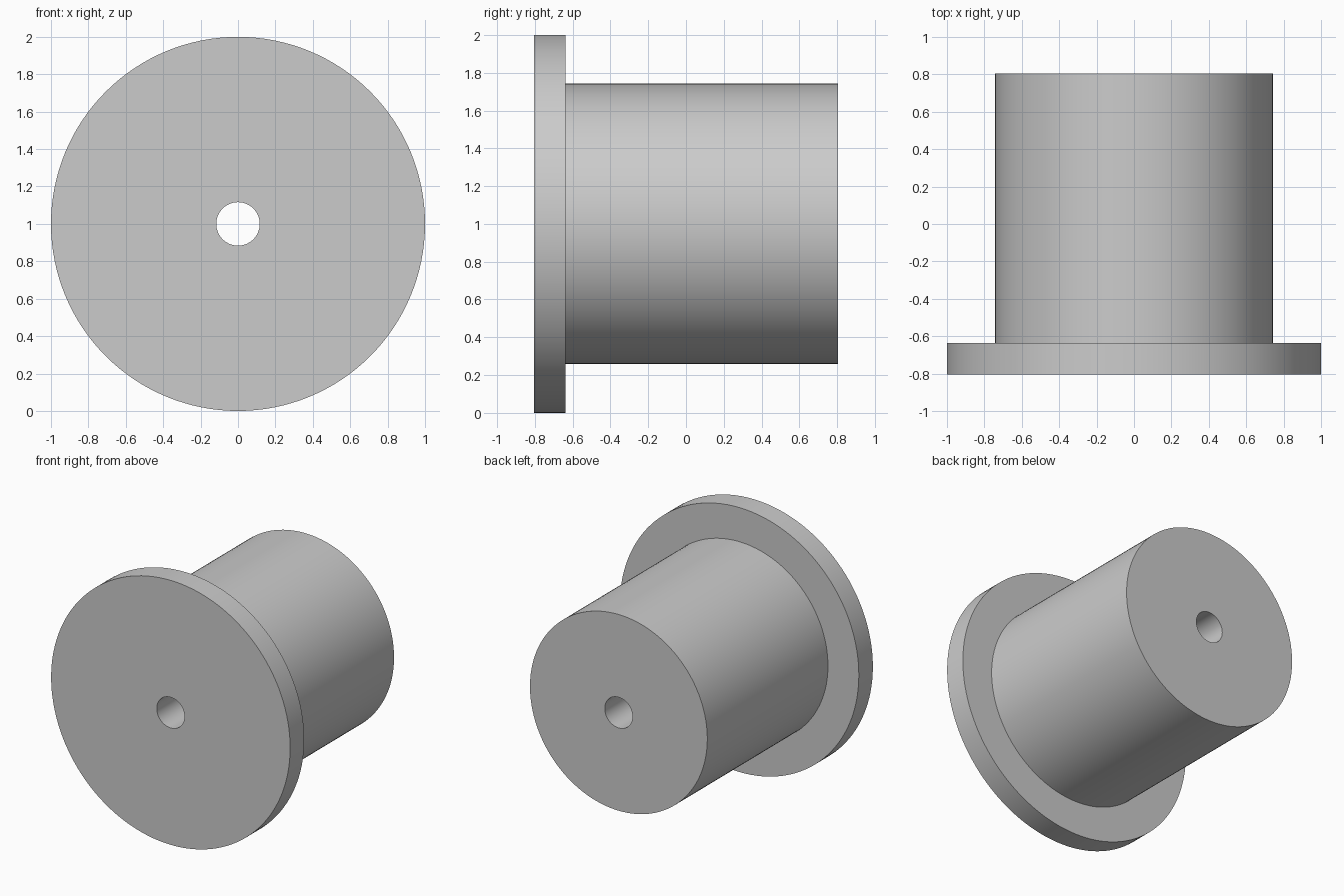
import bpy
import bmesh
import math
from mathutils import Matrix

SEGMENTS = 128
CENTRE_Z = 1.0
FRONT, STEP, BACK = -0.805, -0.637, 0.805
FLANGE_R, BARREL_R, BORE_R = 1.0, 0.742, 0.116

cube = bpy.data.objects.get("Cube")
if cube:
    bpy.data.objects.remove(cube, do_unlink=True)

grey = bpy.data.materials.new("plain grey")
grey.use_nodes = True
colour = (0.6, 0.6, 0.6, 1.0)
grey.diffuse_color = colour
for node in grey.node_tree.nodes:
    if node.type == 'BSDF_PRINCIPLED':
        node.inputs["Base Color"].default_value = colour


def lathe_y(name, profile, material):
    """Revolve a closed (radius, y) profile around the lengthwise axis."""
    bm = bmesh.new()
    verts = [bm.verts.new((r, y, 0)) for r, y in profile]
    edges = [bm.edges.new((a, b)) for a, b in zip(verts, verts[1:] + verts[:1])]
    bmesh.ops.spin(bm, geom=verts + edges, cent=(0, 0, 0), axis=(0, 1, 0),
                   angle=math.tau, steps=SEGMENTS)
    bmesh.ops.remove_doubles(bm, verts=bm.verts[:], dist=0.0001)
    bmesh.ops.recalc_face_normals(bm, faces=bm.faces[:])
    bmesh.ops.transform(bm, matrix=Matrix.Translation((0, 0, CENTRE_Z)), verts=bm.verts[:])
    mesh = bpy.data.meshes.new(name)
    bm.to_mesh(mesh)
    bm.free()
    mesh.materials.append(material)
    obj = bpy.data.objects.new(name, mesh)
    bpy.context.collection.objects.link(obj)
    bpy.ops.object.select_all(action='DESELECT')
    obj.select_set(True)
    bpy.context.view_layer.objects.active = obj
    bpy.ops.object.shade_smooth_by_angle(angle=math.radians(30))
    return obj


# Flanged bushing: wide front flange, barrel behind it and a through bore
lathe_y("flanged_bushing", [
    (BORE_R, FRONT), (FLANGE_R, FRONT), (FLANGE_R, STEP),
    (BARREL_R, STEP), (BARREL_R, BACK), (BORE_R, BACK),
], grey)
